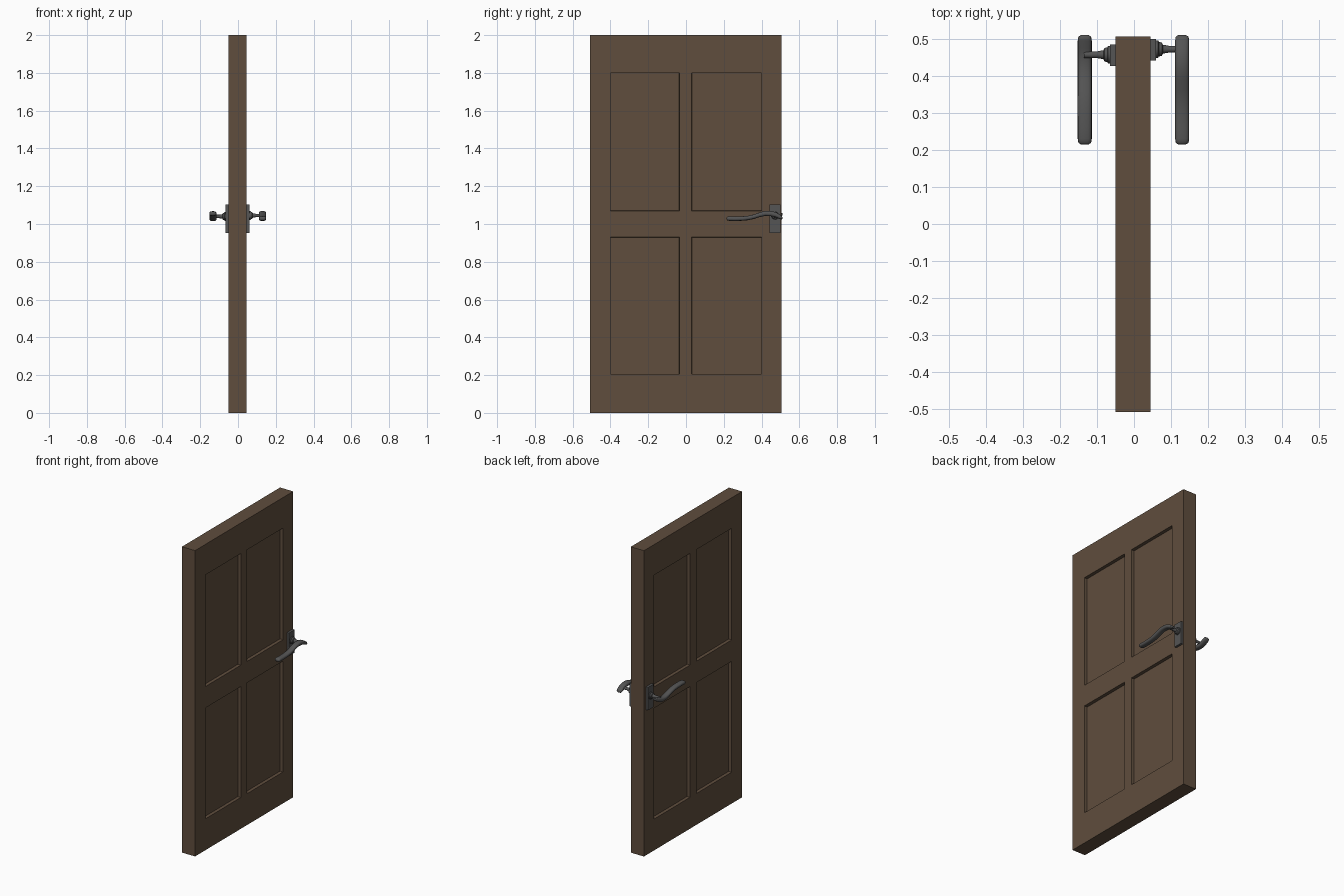
import bpy, bmesh, math
from mathutils import Vector

if "Cube" in bpy.data.objects:
    bpy.data.objects.remove(bpy.data.objects["Cube"])


def material(name, rgb):
    m = bpy.data.materials.new(name)
    m.diffuse_color = (*rgb, 1)
    m.use_nodes = True
    m.node_tree.nodes["Principled BSDF"].inputs["Base Color"].default_value = m.diffuse_color
    return m


WOOD = material("brown_wood", (0.115, 0.075, 0.047))
METAL = material("dark_metal", (0.09, 0.09, 0.09))


def finish(bm, name, mat, angle=None):
    bmesh.ops.recalc_face_normals(bm, faces=bm.faces)
    me = bpy.data.meshes.new(name)
    bm.to_mesh(me)
    bm.free()
    ob = bpy.data.objects.new(name, me)
    bpy.context.collection.objects.link(ob)
    me.materials.append(mat)
    if angle is not None:
        bpy.ops.object.select_all(action='DESELECT')
        ob.select_set(True)
        bpy.context.view_layer.objects.active = ob
        bpy.ops.object.shade_smooth_by_angle(angle=math.radians(angle))
    return ob


def box(lo, hi):
    bm = bmesh.new()
    bmesh.ops.create_cube(bm, size=1)
    lo, hi = Vector(lo), Vector(hi)
    for v in bm.verts:
        v.co = Vector([(lo[i] + hi[i]) / 2 + v.co[i] * (hi[i] - lo[i]) for i in range(3)])
    return bm


def loft(rings):
    """Skin closed rings of points and cap both ends."""
    bm = bmesh.new()
    vs = [[bm.verts.new(p) for p in r] for r in rings]
    n = len(vs[0])
    for a, b in zip(vs, vs[1:]):
        for i in range(n):
            j = (i + 1) % n
            bm.faces.new((a[i], a[j], b[j], b[i]))
    bm.faces.new(vs[0])
    bm.faces.new(vs[-1])
    return bm


# Door leaf: a slab cut into a grid, with four recessed panels on each side
bm = box((-0.05, -0.508, 0), (0.045, 0.506, 2))
panels_y = [(-0.40, -0.035), (0.03, 0.40)]
panels_z = [(0.205, 0.93), (1.07, 1.80)]
for axis, spans in (((0, 1, 0), panels_y), ((0, 0, 1), panels_z)):
    for d in [c for s in spans for c in s]:
        bmesh.ops.bisect_plane(bm, geom=bm.verts[:] + bm.edges[:] + bm.faces[:],
                               plane_co=Vector(axis) * d, plane_no=axis)
bm.normal_update()
panels = []
for f in bm.faces:
    c = f.calc_center_median()
    if (abs(f.normal.x) > 0.9 and any(a < c.y < b for a, b in panels_y)
            and any(a < c.z < b for a, b in panels_z)):
        panels.append(f)
bmesh.ops.inset_individual(bm, faces=panels, thickness=0.002, depth=-0.02)
finish(bm, "door_leaf", WOOD, 40)


# Handle sets: back plate, turned spindle and wavy lever
def handle(side, face, lever_x, y, flip, label):
    z = 1.045 if side > 0 else 1.04
    xs = sorted((face - side * 0.002, face + side * 0.015))
    finish(box((xs[0], y - 0.03, 0.952), (xs[1], y + 0.028, 1.102)), label + "_back_plate", METAL)

    profile = [(0.013, 0.024), (0.020, 0.024), (0.022, 0.020), (0.030, 0.018),
               (0.033, 0.012), (0.050, 0.009), (0.085, 0.009)]
    rings = [[(face + side * d, y + r * math.cos(t), z + r * math.sin(t))
              for t in [k * math.tau / 16 for k in range(16)]] for d, r in profile]
    finish(loft(rings), label + "_spindle", METAL, 35)

    # lever path: (y, height offset from centre, section scale)
    path = [(0.510, -0.010, 0.45), (0.506, -0.008, 0.8), (0.495, -0.003, 1.0),
            (0.475, 0.007, 1.1), (0.45, 0.013, 1.1), (0.42, 0.014, 1.05),
            (0.39, 0.007, 1.0), (0.36, -0.003, 0.95), (0.33, -0.010, 0.93),
            (0.30, -0.013, 0.93), (0.26, -0.014, 0.95), (0.23, -0.013, 0.97),
            (0.219, -0.013, 0.8), (0.215, -0.013, 0.45)]
    rings = []
    for py, dz, s in path:
        ring = []
        for k in range(16):
            t = k * math.tau / 16
            c, n = math.cos(t), math.sin(t)
            ring.append((lever_x + 0.019 * min(1, s + 0.1) * math.copysign(abs(c) ** 0.75, c), py,
                         1.042 + flip * dz + 0.0125 * s * math.copysign(abs(n) ** 0.75, n)))
        rings.append(ring)
    finish(loft(rings), label + "_lever", METAL, 50)


handle(1, 0.045, 0.130, 0.472, 1, "right")
handle(-1, -0.05, -0.133, 0.457, -1, "left")
